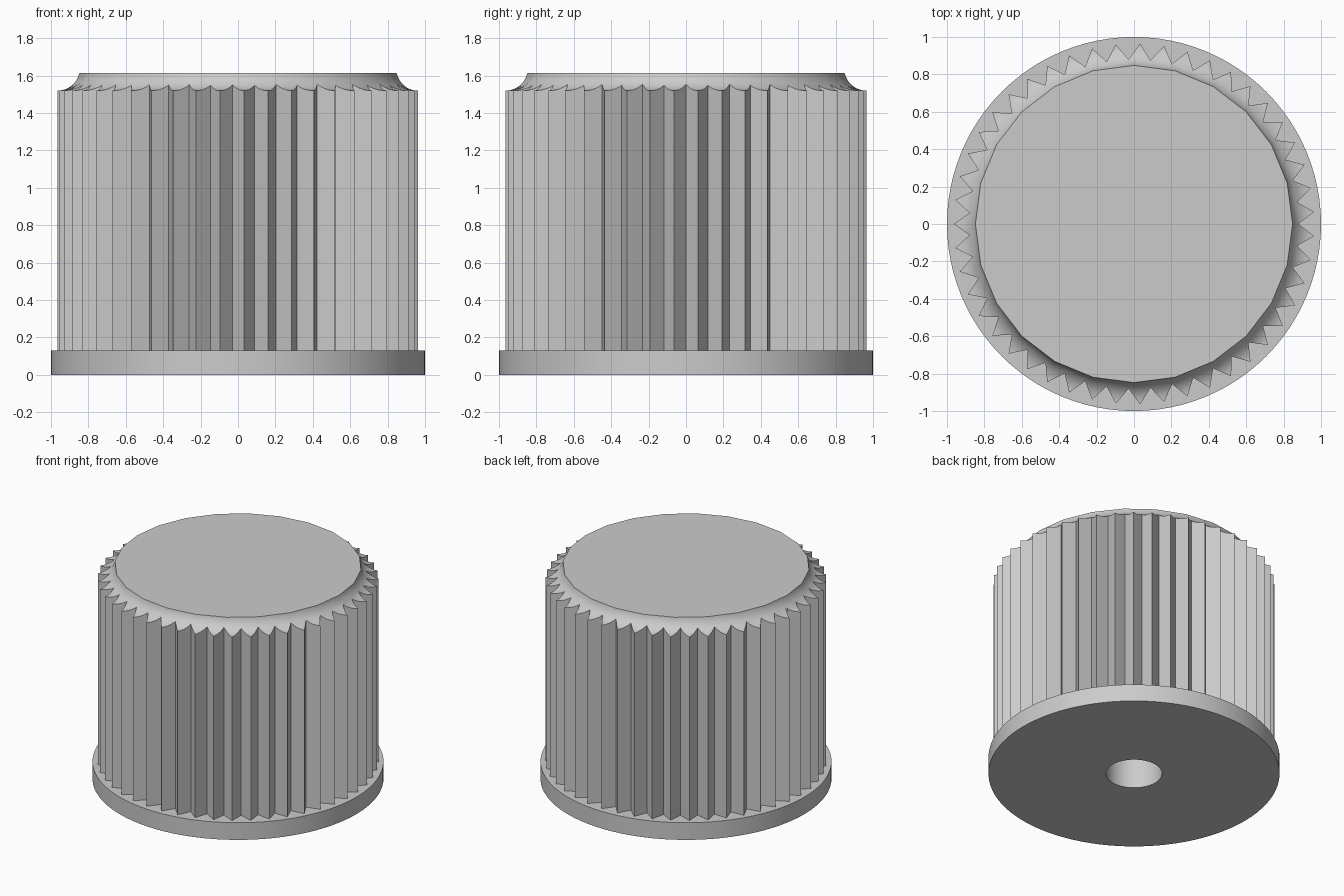
import bpy, bmesh, math

cube = bpy.data.objects.get("Cube")
if cube:
    bpy.data.objects.remove(cube, do_unlink=True)

TEETH = 47
TIP_R, ROOT_R = 0.965, 0.88
FLANGE_TOP, TOP = 0.13, 1.615
HOLE_R, HOLE_TOP = 0.193, 1.0

grey = bpy.data.materials.new("plain_grey")
grey.use_nodes = True
colour = (0.6, 0.6, 0.6, 1)
grey.diffuse_color = colour
grey.node_tree.nodes["Principled BSDF"].inputs["Base Color"].default_value = colour


def prism(name, outline, z0, z1):
    """Extrude a closed outline upward into a solid."""
    bm = bmesh.new()
    face = bm.faces.new([bm.verts.new((x, y, z0)) for x, y in outline])
    top = bmesh.ops.extrude_face_region(bm, geom=[face])["geom"]
    verts = [g for g in top if isinstance(g, bmesh.types.BMVert)]
    bmesh.ops.translate(bm, verts=verts, vec=(0, 0, z1 - z0))
    bmesh.ops.recalc_face_normals(bm, faces=bm.faces)
    mesh = bpy.data.meshes.new(name)
    bm.to_mesh(mesh)
    bm.free()
    mesh.materials.append(grey)
    obj = bpy.data.objects.new(name, mesh)
    bpy.context.collection.objects.link(obj)
    return obj


def ring(radii, start=0.0):
    """Points around a circle, one radius per point."""
    step = math.tau / len(radii)
    return [(r * math.cos(start + i * step), r * math.sin(start + i * step))
            for i, r in enumerate(radii)]


def activate(obj):
    bpy.ops.object.select_all(action="DESELECT")
    obj.select_set(True)
    bpy.context.view_layer.objects.active = obj


def cut(obj, cutter):
    activate(obj)
    mod = obj.modifiers.new("cut", "BOOLEAN")
    mod.operation = "DIFFERENCE"
    mod.solver = "EXACT"
    mod.object = cutter
    bpy.ops.object.modifier_apply(modifier=mod.name)


# Round base flange and toothed grip, with one tooth tip pointing to -x
flange = prism("base_flange", ring([1.0] * 96), 0, FLANGE_TOP)
grip = prism("fluted_grip", ring([TIP_R, ROOT_R] * TEETH, math.pi), FLANGE_TOP, TOP)

# Concave shoulder around the top of the grip
bpy.ops.mesh.primitive_torus_add(major_radius=TIP_R, minor_radius=0.12,
                                 major_segments=24, minor_segments=48,
                                 location=(0, 0, 1.64))
shoulder_cutter = bpy.context.object
shoulder_cutter.data.materials.append(grey)
cut(grip, shoulder_cutter)

# Blind shaft hole from below
hole_cutter = prism("shaft_hole_cutter", ring([HOLE_R] * 48), -0.1, HOLE_TOP)
for part in (flange, grip):
    cut(part, hole_cutter)

for cutter in (shoulder_cutter, hole_cutter):
    bpy.data.objects.remove(cutter, do_unlink=True)

for part in (flange, grip):
    activate(part)
    bpy.ops.object.shade_smooth_by_angle(angle=math.radians(30))
